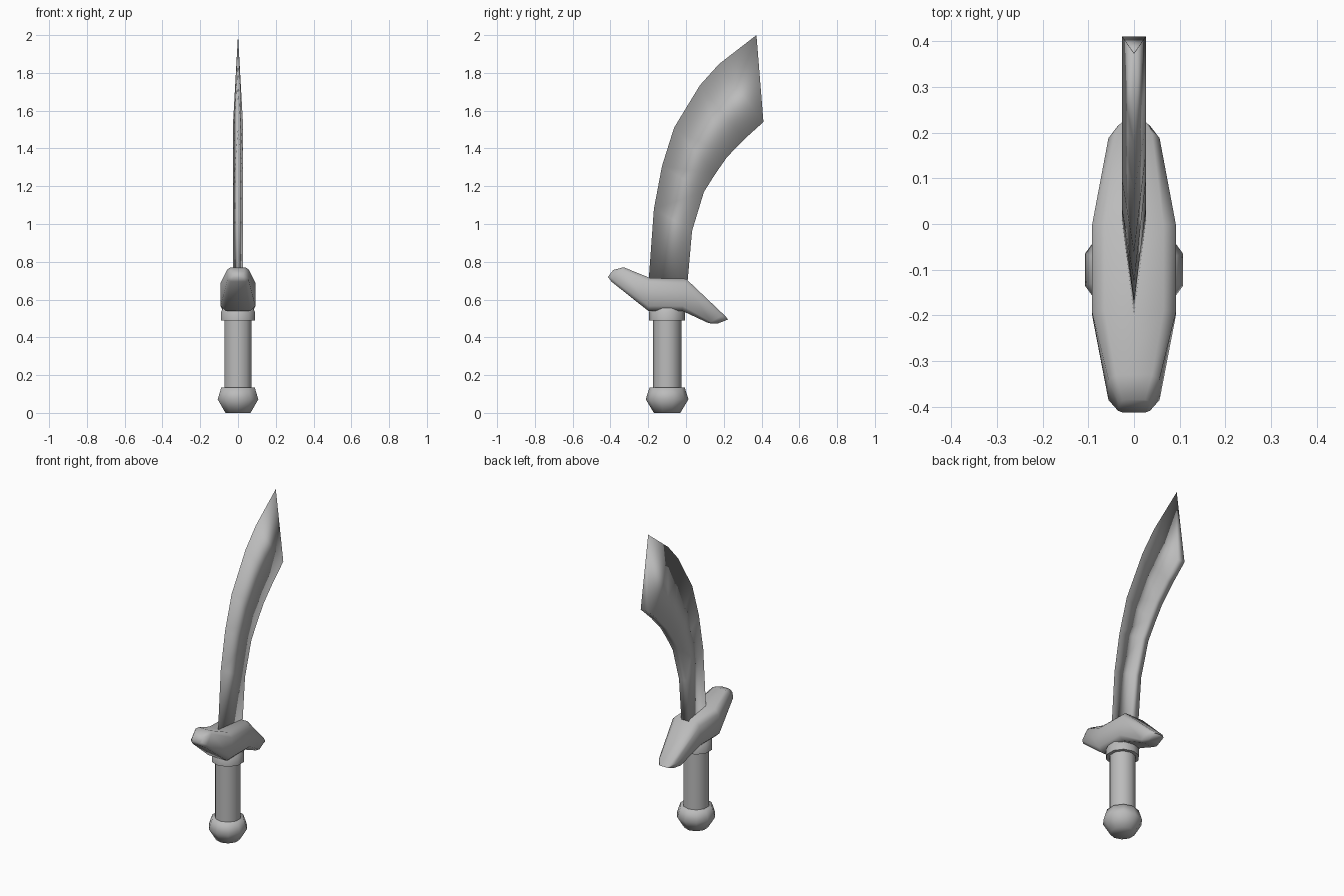
import bpy, bmesh, math

cube = bpy.data.objects.get("Cube")
if cube:
    bpy.data.objects.remove(cube, do_unlink=True)

grey = bpy.data.materials.new("plain_grey")
grey.use_nodes = True
grey.diffuse_color = (0.5, 0.5, 0.5, 1)
grey.node_tree.nodes["Principled BSDF"].inputs["Base Color"].default_value = (0.5, 0.5, 0.5, 1)

HANDLE_Y = -0.1


def loft(name, rings, angle):
    """Skin a list of equal-sized vertex rings, cap both ends, shade smooth."""
    bm = bmesh.new()
    rows = [[bm.verts.new(p) for p in ring] for ring in rings]
    n = len(rows[0])
    for a, b in zip(rows, rows[1:]):
        for i in range(n):
            j = (i + 1) % n
            bm.faces.new((a[i], a[j], b[j], b[i]))
    bm.faces.new(rows[0])
    bm.faces.new(rows[-1])
    bmesh.ops.remove_doubles(bm, verts=bm.verts, dist=0.0005)
    bmesh.ops.recalc_face_normals(bm, faces=bm.faces)
    mesh = bpy.data.meshes.new(name)
    bm.to_mesh(mesh)
    bm.free()
    obj = bpy.data.objects.new(name, mesh)
    bpy.context.collection.objects.link(obj)
    mesh.materials.append(grey)
    bpy.ops.object.select_all(action='DESELECT')
    obj.select_set(True)
    bpy.context.view_layer.objects.active = obj
    bpy.ops.object.shade_smooth_by_angle(angle=math.radians(angle))
    return obj


def turned(name, profile, angle, sides=10):
    """Ten-sided turned part from (radius, height) pairs, corners toward +-y."""
    turn = [2 * math.pi * i / sides for i in range(sides)]
    return loft(name, [[(r * math.sin(t), HANDLE_Y + r * math.cos(t), z) for t in turn]
                       for r, z in profile], angle)


# Handle: pommel, grip and collar
turned("pommel", [(0.07, 0), (0.113, 0.072), (0.093, 0.135)], 75)
turned("grip", [(0.075, 0.1), (0.075, 0.51)], 60)
turned("collar", [(0.095, 0.49), (0.095, 0.535), (0.08, 0.56)], 60)

# Swept guard: (top y, top z, bottom y, bottom z, half width) along its length
stations = [
    (-0.385, 0.757, -0.413, 0.72, 0.035),
    (-0.33, 0.771, -0.395, 0.695, 0.056),
    (-0.19, 0.714, -0.2, 0.54, 0.092),
    (0.0, 0.71, -0.02, 0.54, 0.092),
    (0.2, 0.52, 0.12, 0.475, 0.056),
    (0.224, 0.495, 0.165, 0.472, 0.035),
]
half = [(0, 0.7), (0.15, 1), (0.85, 1), (1, 0.7)]
section = half + [(t, -w) for t, w in reversed(half)]
loft("guard", [[(w * hw, ty + (by - ty) * t, tz + (bz - tz) * t) for t, w in section]
               for ty, tz, by, bz, hw in stations], 75)

# Curved blade: sharp outer edge, flat spine on the inner curve
edge = [(-0.205, 0.6), (-0.17, 1.08), (-0.127, 1.307), (-0.063, 1.51),
        (0.074, 1.735), (0.175, 1.847), (0.373, 2.0)]
spine = [(0.0, 0.6), (0.032, 0.963), (0.095, 1.17), (0.155, 1.265),
         (0.217, 1.354), (0.31, 1.45), (0.41, 1.54)]
loft("blade", [[(0, ey, ez), (0.026, sy, sz), (-0.026, sy, sz)]
               for (ey, ez), (sy, sz) in zip(edge, spine)], 180)
